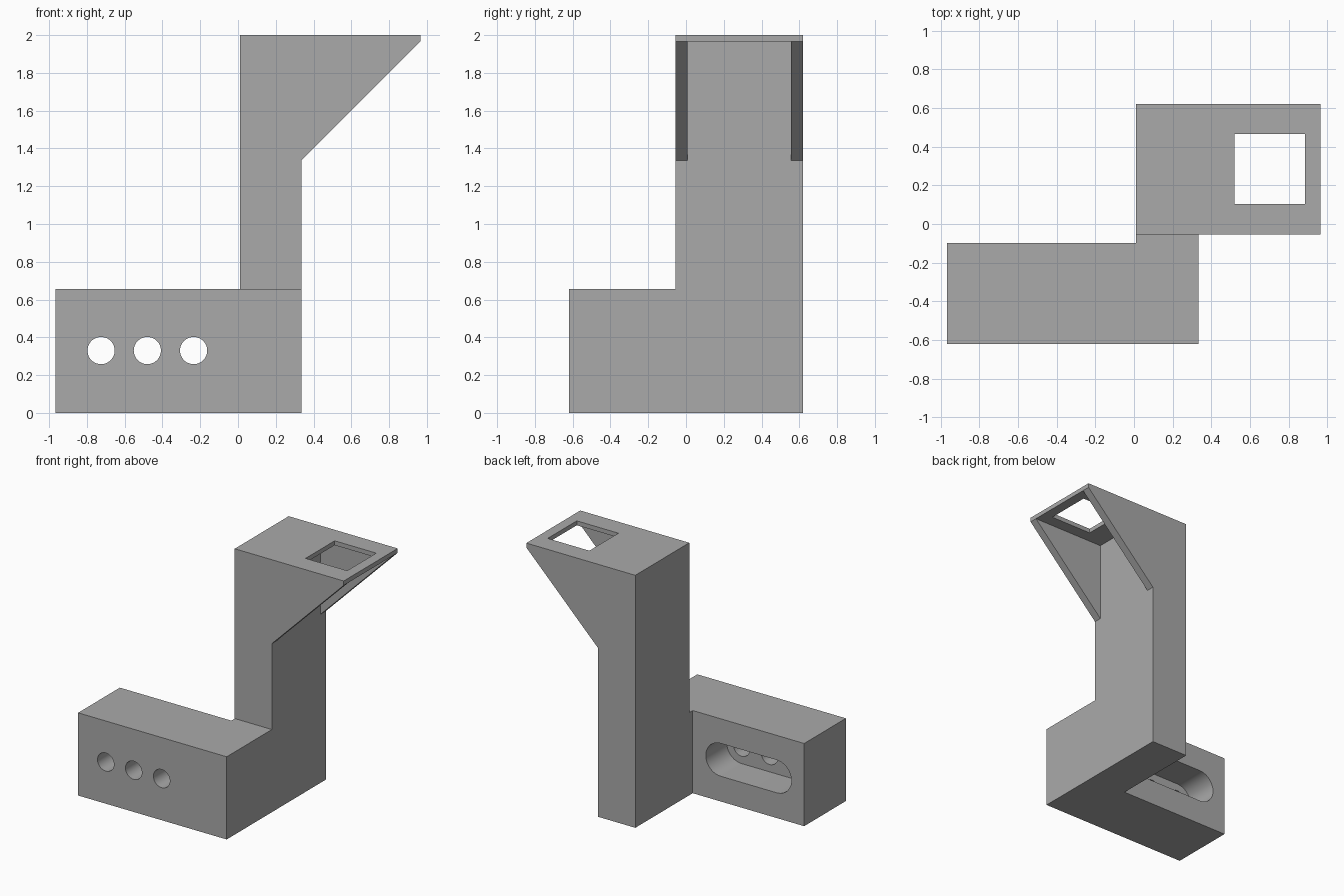
import bpy
import bmesh
import math

if "Cube" in bpy.data.objects:
    bpy.data.objects.remove(bpy.data.objects["Cube"], do_unlink=True)

grey = bpy.data.materials.new("plain grey")
grey.use_nodes = True
grey.diffuse_color = (0.4, 0.4, 0.4, 1)
grey.node_tree.nodes["Principled BSDF"].inputs["Base Color"].default_value = grey.diffuse_color


def prism(name, outline, axis, low, high):
    """Extrude a 2D outline along y (outline in x, z) or z (outline in x, y)."""
    bm = bmesh.new()
    place = (lambda u, v: (u, low, v)) if axis == "y" else (lambda u, v: (u, v, low))
    face = bm.faces.new([bm.verts.new(place(u, v)) for u, v in outline])
    grown = bmesh.ops.extrude_face_region(bm, geom=[face])["geom"]
    step = (0, high - low, 0) if axis == "y" else (0, 0, high - low)
    bmesh.ops.translate(bm, vec=step, verts=[g for g in grown if isinstance(g, bmesh.types.BMVert)])
    bmesh.ops.recalc_face_normals(bm, faces=bm.faces)
    mesh = bpy.data.meshes.new(name)
    bm.to_mesh(mesh)
    bm.free()
    mesh.materials.append(grey)
    obj = bpy.data.objects.new(name, mesh)
    bpy.context.collection.objects.link(obj)
    return obj


def capsule(x0, x1, z, radius, steps=24):
    """Rounded slot outline; a circle when both ends coincide."""
    pts = []
    for centre, start in ((x1, -math.pi / 2), (x0, math.pi / 2)):
        last = steps if x0 == x1 else steps + 1
        for i in range(last):
            a = start + math.pi * i / steps
            pts.append((centre + radius * math.cos(a), z + radius * math.sin(a)))
    return pts


def rect(x0, x1, y0, y1):
    return [(x0, y0), (x1, y0), (x1, y1), (x0, y1)]


def boolean(obj, other, operation):
    mod = obj.modifiers.new(other.name, "BOOLEAN")
    mod.operation = operation
    mod.solver = "EXACT"
    mod.object = other
    bpy.context.view_layer.objects.active = obj
    bpy.ops.object.modifier_apply(modifier=mod.name)
    bpy.data.objects.remove(other, do_unlink=True)


LEFT, INNER, RIGHT, TIP = -0.967, 0.01, 0.335, 0.965
FRONT, BLOCK_BACK, POST_FRONT, BACK = -0.62, -0.098, -0.055, 0.62
BLOCK_TOP, BEND, PLATE, TOP = 0.655, 1.335, 1.965, 2.0
HOLES, HOLE_Z = (-0.725, -0.48, -0.235), 0.33

# L-shaped foot: mounting block plus the bottom of the post
foot = [(LEFT, FRONT), (RIGHT, FRONT), (RIGHT, BACK), (INNER, BACK),
        (INNER, BLOCK_BACK), (LEFT, BLOCK_BACK)]
bracket = prism("bracket", foot, "z", 0, BLOCK_TOP)

# Upright post with the flared head
head = [(INNER, BLOCK_TOP - 0.2), (RIGHT, BLOCK_TOP - 0.2), (RIGHT, BEND),
        (TIP, PLATE), (TIP, TOP), (INNER, TOP)]
boolean(bracket, prism("post", head, "y", POST_FRONT, BACK), "UNION")

# Open space between the two side gussets, under the top plate
pocket = [(RIGHT, BEND - 0.2), (TIP + 0.2, BEND - 0.2), (TIP + 0.2, PLATE), (RIGHT, PLATE)]
boolean(bracket, prism("gusset_gap", pocket, "y", 0.007, 0.556), "DIFFERENCE")

# Square window in the top plate
boolean(bracket, prism("window", rect(0.52, 0.885, 0.103, 0.467), "z", 1.9, 2.1), "DIFFERENCE")

# Long rounded recess in the back of the block
slot = capsule(HOLES[0], HOLES[2], HOLE_Z, 0.13)
boolean(bracket, prism("slot", slot, "y", -0.36, 0), "DIFFERENCE")

# Three bolt holes through the front
for x in HOLES:
    boolean(bracket, prism("bolt_hole", capsule(x, x, HOLE_Z, 0.072), "y", -0.8, -0.2), "DIFFERENCE")

# Smooth bores, crisp edges
bpy.ops.object.select_all(action="DESELECT")
bracket.select_set(True)
bpy.context.view_layer.objects.active = bracket
bpy.ops.object.shade_smooth_by_angle(angle=math.radians(30))
